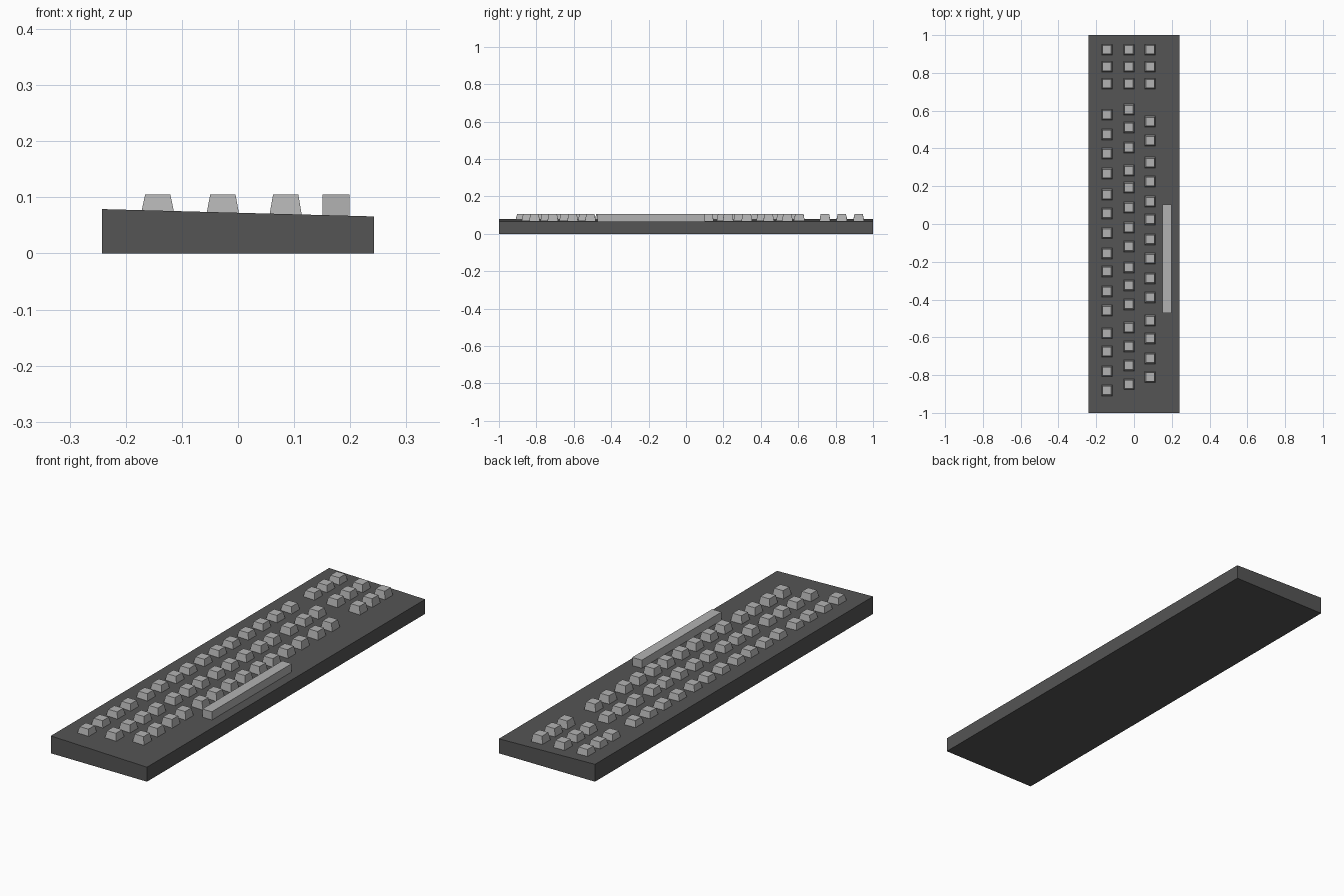
import bpy
import bmesh

if "Cube" in bpy.data.objects:
    bpy.data.objects.remove(bpy.data.objects["Cube"])

TOP_Z = 0.105


def prism(name, bottom, top):
    """Closed block between two four-point loops."""
    bm = bmesh.new()
    b = [bm.verts.new(p) for p in bottom]
    t = [bm.verts.new(p) for p in top]
    bm.faces.new(b[::-1])
    bm.faces.new(t)
    for i in range(4):
        j = (i + 1) % 4
        bm.faces.new((b[i], b[j], t[j], t[i]))
    mesh = bpy.data.meshes.new(name)
    bm.to_mesh(mesh)
    bm.free()
    obj = bpy.data.objects.new(name, mesh)
    bpy.context.collection.objects.link(obj)
    return obj


def rect(x, y, hx, hy):
    return [(x - hx, y - hy), (x + hx, y - hy), (x + hx, y + hy), (x - hx, y + hy)]


def case_z(x):
    """Height of the sloping case top."""
    return 0.0725 - 0.027 * x


def paint(name, value):
    mat = bpy.data.materials.new(name)
    mat.diffuse_color = (value, value, value, 1)
    mat.use_nodes = True
    mat.node_tree.nodes["Principled BSDF"].inputs["Base Color"].default_value = mat.diffuse_color
    return mat


dark = paint("dark_grey", 0.09)
light = paint("light_grey", 0.45)

# Wedge-shaped case
foot = rect(0, 0, 0.242, 1.0)
case = prism("case", [(x, y, 0) for x, y in foot], [(x, y, case_z(x)) for x, y in foot])
case.data.materials.append(dark)


# Keys, standing on the sloping top
def key(name, x, y, half_bottom, half_top):
    obj = prism(name,
                [(px, py, case_z(px)) for px, py in rect(x, y, *half_bottom)],
                [(px, py, TOP_Z) for px, py in rect(x, y, *half_top)])
    obj.data.materials.append(light)


# Three rows: x position, then key centres along y
nav = [0.923, 0.833, 0.743]
rows = {
    "top": (-0.143, [0.579, 0.474, 0.373, 0.267, 0.156, 0.056, -0.048, -0.156,
                     -0.251, -0.357, -0.458, -0.579, -0.675, -0.78, -0.881]),
    "middle": (-0.027, [0.606, 0.511, 0.405, 0.283, 0.193, 0.087, -0.019, -0.119,
                        -0.23, -0.325, -0.426, -0.548, -0.648, -0.749, -0.849]),
    "lower": (0.085, [0.542, 0.442, 0.325, 0.225, 0.119, 0.024, -0.082, -0.183,
                      -0.288, -0.389, -0.511, -0.606, -0.712, -0.81]),
}
for row, (x, ys) in rows.items():
    for i, y in enumerate(nav + ys):
        key(f"{row}_row_key_{i + 1}", x, y, (0.0285, 0.0285), (0.0225, 0.0225))

# Space bar
key("space_bar", 0.175, -0.185, (0.024, 0.287), (0.024, 0.287))
